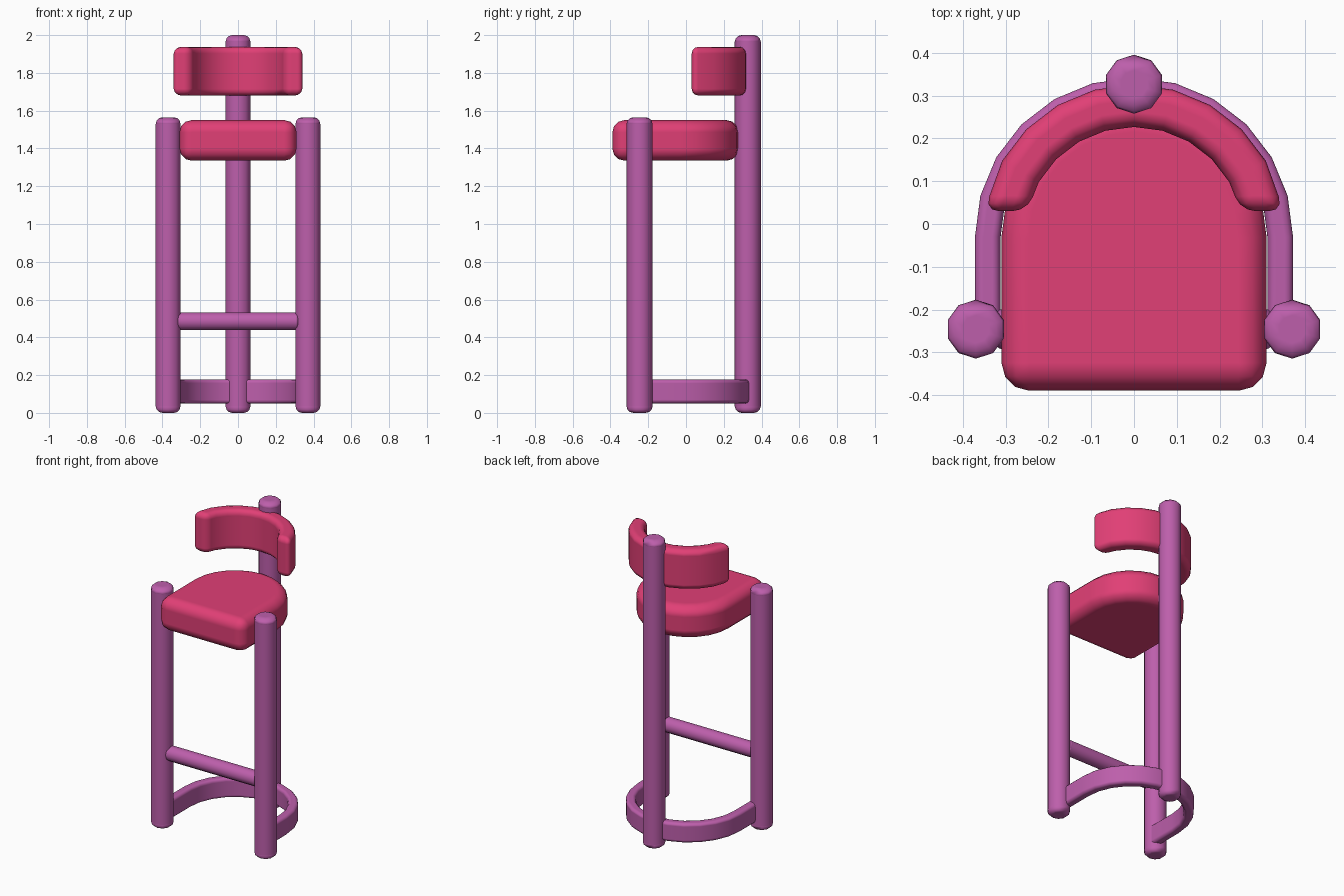
import bpy, bmesh, math
from mathutils import Matrix

if "Cube" in bpy.data.objects:
    bpy.data.objects.remove(bpy.data.objects["Cube"])


def material(name, rgb):
    m = bpy.data.materials.new(name)
    m.diffuse_color = (*rgb, 1)
    m.use_nodes = True
    m.node_tree.nodes["Principled BSDF"].inputs["Base Color"].default_value = m.diffuse_color
    return m


PURPLE = material("purple frame", (0.51, 0.114, 0.41))
PINK = material("pink cushion", (0.75, 0.050, 0.18))
CY = -0.03  # centre of all the arcs


def finish(name, bm, mat, bevel, segments=3):
    bmesh.ops.recalc_face_normals(bm, faces=bm.faces)
    me = bpy.data.meshes.new(name)
    bm.to_mesh(me)
    bm.free()
    me.materials.append(mat)
    for p in me.polygons:
        p.use_smooth = True
    ob = bpy.data.objects.new(name, me)
    bpy.context.collection.objects.link(ob)
    b = ob.modifiers.new("rounded edges", 'BEVEL')
    b.width = bevel
    b.segments = segments
    b.limit_method = 'ANGLE'
    b.angle_limit = math.radians(40)
    b.use_clamp_overlap = False
    b.harden_normals = True
    return ob


def rod(name, loc, radius, length, bevel, rot=None):
    bm = bmesh.new()
    bmesh.ops.create_cone(bm, cap_ends=True, segments=10, radius1=radius,
                          radius2=radius, depth=length)
    m = Matrix.Translation(loc) @ (rot or Matrix.Identity(4))
    bmesh.ops.transform(bm, matrix=m, verts=bm.verts)
    return finish(name, bm, PURPLE, bevel)


def slab(name, outline, z0, z1, mat, bevel):
    bm = bmesh.new()
    face = bm.faces.new([bm.verts.new((x, y, z0)) for x, y in outline])
    ext = bmesh.ops.extrude_face_region(bm, geom=[face])
    top = [v for v in ext["geom"] if isinstance(v, bmesh.types.BMVert)]
    bmesh.ops.translate(bm, vec=(0, 0, z1 - z0), verts=top)
    return finish(name, bm, mat, bevel)


def arc(r, a0, a1):
    return [(r * math.cos(math.radians(a)), CY + r * math.sin(math.radians(a)))
            for a in range(a0, a1 + 1, 15)]


def band(outer_r, inner_r, a0, end_y):
    # arc-shaped strip with straight ends reaching down to end_y
    def side(r):
        x = math.sqrt(max(r * r - (end_y - CY) ** 2, 0)) if end_y > CY else r
        return [(x, end_y)] + arc(r, a0, 180 - a0) + [(-x, end_y)]
    return side(outer_r) + side(inner_r)[::-1]


# posts
for s, n in ((-1, "left"), (1, "right")):
    rod(f"front_post_{n}", (s * 0.37, -0.246, 0.7825), 0.069, 1.565, 0.035)
rod("back_post", (0, 0.327, 1.0), 0.069, 2.0, 0.035)

# foot bar between the front posts
rod("foot_bar", (0, -0.246, 0.485), 0.048, 0.65, 0.02,
    Matrix.Rotation(math.pi / 2, 4, 'Y'))

# curved floor brace
slab("floor_brace", band(0.372, 0.312, 0, -0.25), 0.05, 0.177, PURPLE, 0.02)

# seat cushion with a round back
slab("seat", [(-0.31, -0.39), (0.31, -0.39)] + arc(0.31, 0, 180),
     1.335, 1.55, PINK, 0.065)

# curved backrest
slab("backrest", band(0.356, 0.257, 30, 0.03), 1.68, 1.938, PINK, 0.036)
